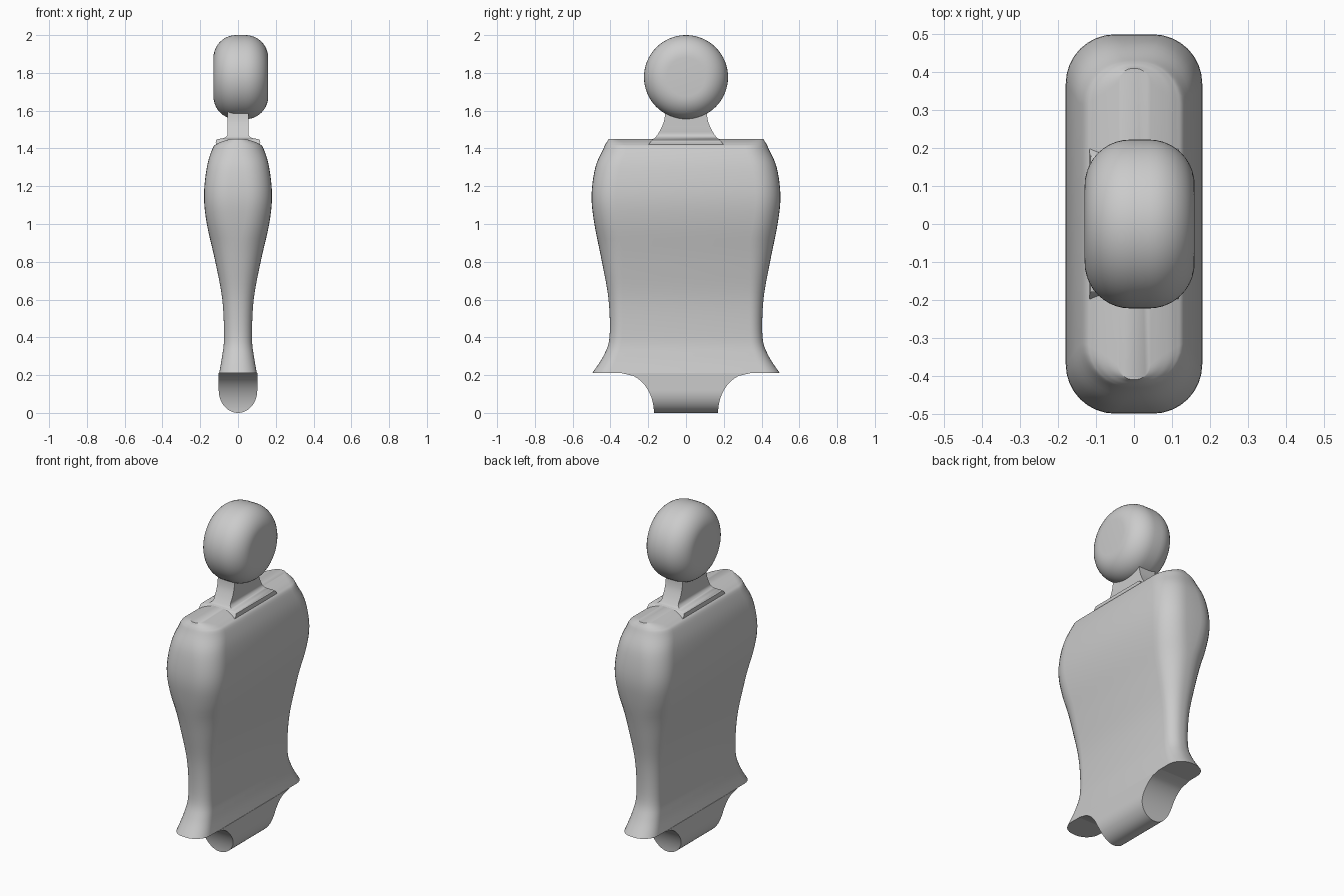
import bpy, bmesh, math
from mathutils import Vector

cube = bpy.data.objects.get("Cube")
if cube:
    bpy.data.objects.remove(cube, do_unlink=True)

grey = bpy.data.materials.new("plain_grey")
grey.use_nodes = True
COLOUR = (0.6, 0.6, 0.6, 1)
grey.diffuse_color = COLOUR
grey.node_tree.nodes["Principled BSDF"].inputs["Base Color"].default_value = COLOUR


def smooth_path(points, steps=5):
    """Run a flowing curve through the given profile points."""
    pts = [Vector(p) for p in points]
    out = []
    for i in range(len(pts) - 1):
        b, c = pts[i], pts[i + 1]
        a = pts[i - 1] if i else b
        d = pts[i + 2] if i + 2 < len(pts) else c
        for s in range(steps):
            t = s / steps
            out.append(0.5 * (2 * b + (c - a) * t + (2 * a - 5 * b + 4 * c - d) * t**2
                              + (3 * b - a - 3 * c + d) * t**3))
    return out + [pts[-1]]


def section(z, hx, hy, corner=0, steps=8):
    """Rectangle at height z with optional rounded corners."""
    if not corner:
        return [(hx, hy, z), (-hx, hy, z), (-hx, -hy, z), (hx, -hy, z)]
    r = min(0.13, hx * corner)
    ring = []
    for k, (sx, sy) in enumerate([(1, 1), (-1, 1), (-1, -1), (1, -1)]):
        for s in range(steps + 1):
            a = math.pi / 2 * (k + s / steps)
            ring.append((sx * (hx - r) + r * math.cos(a), sy * (hy - r) + r * math.sin(a), z))
    return ring


def loft(name, rings, angle=35):
    """Skin a stack of equal rings and cap both ends."""
    bm = bmesh.new()
    loops = [[bm.verts.new(p) for p in ring] for ring in rings]
    n = len(loops[0])
    for low, high in zip(loops, loops[1:]):
        for i in range(n):
            j = (i + 1) % n
            bm.faces.new((low[i], low[j], high[j], high[i]))
    bm.faces.new(loops[0][::-1])
    bm.faces.new(loops[-1])
    bmesh.ops.recalc_face_normals(bm, faces=bm.faces)
    mesh = bpy.data.meshes.new(name)
    bm.to_mesh(mesh)
    bm.free()
    mesh.materials.append(grey)
    obj = bpy.data.objects.new(name, mesh)
    bpy.context.collection.objects.link(obj)
    bpy.ops.object.select_all(action='DESELECT')
    obj.select_set(True)
    bpy.context.view_layer.objects.active = obj
    bpy.ops.object.shade_smooth_by_angle(angle=math.radians(angle))
    return obj


# Torso: height, half thickness, half width
torso = [(0.21, 0.10, 0.497), (0.3, 0.084, 0.438), (0.4, 0.074, 0.405), (0.6, 0.083, 0.41),
         (0.8, 0.12, 0.445), (1.0, 0.165, 0.485), (1.15, 0.18, 0.5), (1.3, 0.165, 0.48),
         (1.4, 0.135, 0.437), (1.425, 0.11, 0.425), (1.44, 0.075, 0.415), (1.45, 0.04, 0.41)]
loft("torso", [section(*p, corner=0.9) for p in smooth_path(torso)])

# Crotch: rounded underside with a concave leg cut at each end
rings = []
for i in range(25):
    t = math.pi / 2 * i / 24
    z = 0.21 * (1 - math.cos(t))
    hx = 0.102 * math.sqrt(max(0.0001, 1 - max(0, 1 - z / 0.12) ** 2))
    hy = 0.34 - 0.17 * math.sqrt(max(0, 1 - (z / 0.21) ** 2))
    rings.append(section(z, hx, hy))
loft("crotch", rings)

# Neck: narrow post flaring into a thin collar on the shoulders
neck = [(1.405, 0.115, 0.21), (1.445, 0.115, 0.18), (1.455, 0.075, 0.165), (1.47, 0.056, 0.153),
        (1.5, 0.055, 0.135), (1.55, 0.055, 0.115), (1.62, 0.055, 0.108)]
loft("neck", [section(*p) for p in smooth_path(neck, 3)])

# Head: thick disc on its side with fully rounded rims
RADIUS, HALF, ROUND = 0.2225, 0.145, 0.12
rim = [(side * (HALF - ROUND + ROUND * math.cos(a)), RADIUS - ROUND + ROUND * math.sin(a))
       for side, order in ((-1, 1), (1, -1))
       for a in [math.pi / 2 * i / 10 for i in range(11)][::order]]
head_rings = []
for x, r in rim:
    head_rings.append([(x + 0.015, r * math.cos(a), 1.7775 + r * math.sin(a))
                       for a in [math.tau * i / 64 for i in range(64)]])
loft("head", head_rings)
